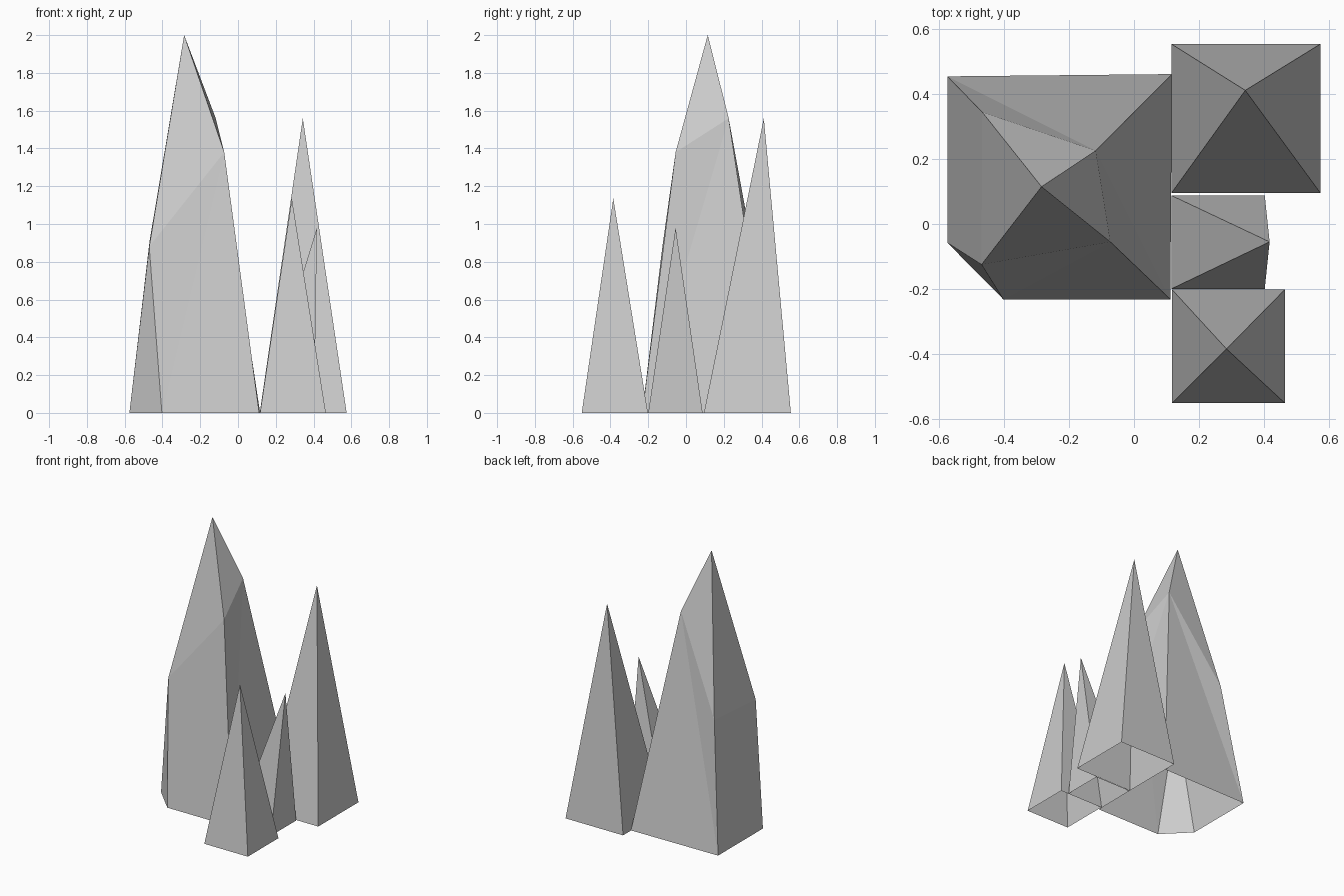
import bpy
import bmesh

cube = bpy.data.objects.get("Cube")
if cube:
    bpy.data.objects.remove(cube, do_unlink=True)

GREY = (0.6, 0.6, 0.6, 1)
stone = bpy.data.materials.new("grey_stone")
stone.use_nodes = True
stone.diffuse_color = GREY
stone.node_tree.nodes["Principled BSDF"].inputs["Base Color"].default_value = GREY


def make_shell(name, points, faces):
    """Flat-shaded open shell; points and faces are keyed by letter."""
    bm = bmesh.new()
    verts = {key: bm.verts.new(co) for key, co in points.items()}
    for face in faces.split():
        bm.faces.new([verts[key] for key in face])
    mesh = bpy.data.meshes.new(name)
    bm.to_mesh(mesh)
    bm.free()
    mesh.materials.append(stone)
    obj = bpy.data.objects.new(name, mesh)
    bpy.context.collection.objects.link(obj)
    return obj


def make_spike(name, x0, x1, y0, y1, apex):
    """Four-sided spike with an open base."""
    points = {"a": (x0, y0, 0), "b": (x1, y0, 0), "c": (x1, y1, 0),
              "d": (x0, y1, 0), "p": apex}
    return make_shell(name, points, "abp bcp cdp dap")


# Tall main rock: base ring a-e, shoulders q-t, summit p
main_points = {
    "a": (-0.575, 0.455, 0), "b": (0.117, 0.462, 0), "c": (0.112, -0.232, 0),
    "d": (-0.403, -0.232, 0), "e": (-0.575, -0.058, 0),
    "q": (-0.073, -0.055, 1.38), "r": (-0.118, 0.226, 1.56),
    "s": (-0.47, -0.125, 0.88), "t": (-0.468, 0.345, 0.91),
    "p": (-0.285, 0.115, 2),
}
make_shell("main_rock", main_points,
           "psq sdq dcq eds pts tae tes prt rba rat pqr qcr cbr")

# Smaller spikes along the left side
make_spike("back_spike", 0.115, 0.575, 0.095, 0.555, (0.343, 0.412, 1.56))
make_spike("middle_spike", 0.115, 0.403, -0.2, 0.088, (0.418, -0.055, 0.98))
make_spike("front_spike", 0.117, 0.465, -0.552, -0.202, (0.285, -0.385, 1.135))
